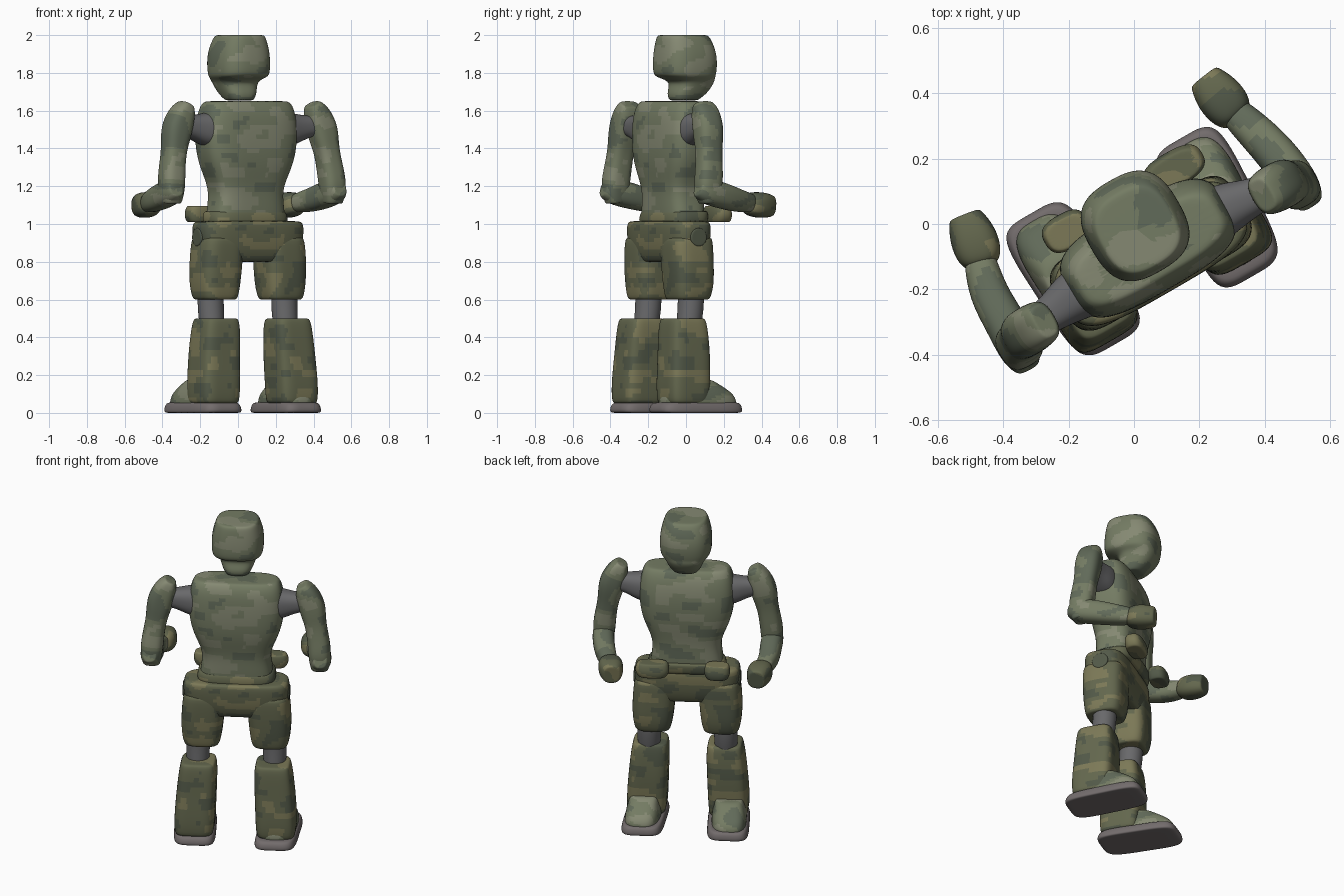
import bpy, bmesh, math
from mathutils import Vector, Matrix, noise

TURN = Matrix.Rotation(math.radians(30), 3, 'Z')   # figure stands turned, facing +y / -x


def material(name, rgb):
    m = bpy.data.materials.new(name)
    m.diffuse_color = (*rgb, 1)
    return m


GREEN = [material("green", (.175, .20, .125)), material("green_light", (.235, .25, .17)),
         material("green_dark", (.12, .145, .10))]
OLIVE = [material("olive", (.125, .135, .075)), material("olive_tan", (.20, .19, .095)),
         material("olive_dark", (.085, .10, .065))]
GREY = [material("joint_grey", (.14, .14, .145))]
SOLE = [material("sole_grey", (.17, .15, .15))]


def loft(name, rings, mats, n=3.0, seg=24):
    """rings: (centre, x_axis, y_axis, half_x, half_y), superellipse sections of power n"""
    c, x, y, a, b = rings[0]
    first = (c, x, y, a * .85, b * .85)
    c, x, y, a, b = rings[-1]
    rings = [first] + list(rings) + [(c, x, y, a * .85, b * .85)]
    bm = bmesh.new()
    loops = []
    for c, x, y, a, b in rings:
        loop = []
        for i in range(seg):
            t = 2 * math.pi * i / seg
            co, si = math.cos(t), math.sin(t)
            r = (abs(co) ** n + abs(si) ** n) ** (-1 / n)
            loop.append(bm.verts.new(TURN @ (c + x * (a * r * co) + y * (b * r * si))))
        loops.append(loop)
    for p, q in zip(loops, loops[1:]):
        for i in range(seg):
            j = (i + 1) % seg
            bm.faces.new((p[i], p[j], q[j], q[i]))
    bm.faces.new(loops[0])
    bm.faces.new(loops[-1])
    bmesh.ops.recalc_face_normals(bm, faces=bm.faces)
    me = bpy.data.meshes.new(name)
    bm.to_mesh(me)
    bm.free()
    ob = bpy.data.objects.new(name, me)
    bpy.context.collection.objects.link(ob)
    bpy.context.view_layer.objects.active = ob
    mod = ob.modifiers.new("round", 'SUBSURF')
    mod.levels = 2
    bpy.ops.object.modifier_apply(modifier="round")
    # camouflage patches
    for m in mats:
        ob.data.materials.append(m)
    for p in ob.data.polygons:
        p.use_smooth = True
        if len(mats) == 3:
            v = noise.noise(Vector((p.center.x * 7, p.center.y * 7, p.center.z * 13)))
            p.material_index = 1 if v > .22 else 2 if v < -.22 else 0
    return ob


def stack(name, rows, mats, n=4.0, skew=0.0):
    """rows: (z, x, y, half_x, half_y)"""
    X, Y = Vector((1, 0, 0)), Vector((skew, 1, 0))
    return loft(name, [(Vector((x, y, z)), X, Y, a, b) for z, x, y, a, b in rows], mats, n)


def tube(name, rows, mats, n=2.6):
    """rows: (x, y, z, half_x, half_y) along a path"""
    pts = [Vector(r[:3]) for r in rows]
    rings = []
    for i, r in enumerate(rows):
        t = (pts[min(i + 1, len(pts) - 1)] - pts[max(i - 1, 0)]).normalized()
        ref = Vector((0, 1, 0)) if abs(t.x) > .8 else Vector((1, 0, 0))
        X = (ref - t * ref.dot(t)).normalized()
        rings.append((pts[i], X, t.cross(X), r[3], r[4]))
    return loft(name, rings, mats, n)


# Head: rounded face and jaw under an overhanging flat-topped helmet
stack("head", [(1.655, 0, -.015, .07, .07), (1.69, 0, .005, .09, .10), (1.73, 0, .028, .105, .105),
               (1.76, 0, .033, .118, .112), (1.778, 0, -.003, .142, .146), (1.80, 0, -.008, .15, .157),
               (1.86, 0, -.006, .153, .16), (1.92, 0, -.008, .147, .153),
               (1.975, 0, -.015, .13, .138), (2.0, 0, -.02, .118, .125)], GREEN, 3.0)

# Torso and belt
stack("torso", [(1.0, 0, -.08, .22, .11), (1.10, 0, -.08, .205, .115), (1.19, 0, -.08, .195, .115),
                (1.3, 0, -.085, .25, .135), (1.4, 0, -.085, .275, .142), (1.5, 0, -.085, .28, .14),
                (1.6, 0, -.09, .268, .125), (1.65, 0, -.09, .245, .095)], GREEN)
stack("belt", [(1.0, 0, -.08, .235, .125), (1.07, 0, -.07, .225, .125)], OLIVE)

# Hips
stack("hips", [(.80, 0, -.105, .22, .10), (.86, 0, -.105, .295, .123), (.95, 0, -.105, .31, .13),
               (1.015, 0, -.105, .308, .128)], OLIVE, 4.5)

for s, side in ((-1, "left"), (1, "right")):
    def S(rows):
        return [(s * r[0], *r[1:]) for r in rows]

    def Z(rows):
        return [(r[0], s * r[1], *r[2:]) for r in rows]

    # Arm: shoulder joint, upper arm, forearm and fist
    tube(side + "_shoulder_joint", S([(.23, -.1, 1.50, .085, .095), (.29, -.1, 1.505, .075, .08),
                                      (.35, -.11, 1.515, .058, .06), (.42, -.115, 1.52, .05, .05)]), GREY)
    tube(side + "_upper_arm", S([(.385, -.12, 1.635, .035, .055), (.405, -.12, 1.60, .062, .07),
                                 (.44, -.12, 1.52, .078, .075), (.455, -.125, 1.45, .072, .072),
                                 (.468, -.13, 1.38, .06, .065), (.487, -.14, 1.27, .065, .07),
                                 (.493, -.15, 1.19, .066, .072), (.493, -.145, 1.11, .052, .052)]),
         GREEN, 3)
    h = 0 if s > 0 else .025        # one hand is held further out
    tube(side + "_forearm", S([(.50, -.215, 1.19, .04, .045), (.498, -.17, 1.175, .064, .07),
                               (.49, -.06, 1.15, .064, .07), (.468 + h, .04, 1.125, .06, .062),
                               (.438 + h, .14, 1.11, .05, .05)]), GREEN)
    tube(side + "_fist", S([(.438 + h, .125, 1.11, .05, .05), (.432 + h, .15, 1.105, .07, .064),
                            (.42 + h, .215, 1.10, .075, .07), (.41 + h, .282, 1.095, .052, .058)]),
         OLIVE, 2.8)

    # Belt pouch
    w = .105 if s > 0 else .08
    stack(side + "_pouch", Z([(1.01, .19, .085, w * .8, .05), (1.05, .19, .085, w, .058),
                              (1.095, .19, .08, w * .85, .048)]), OLIVE, 3)

    # Leg: thigh, hip disc, knee and shin guard
    stack(side + "_thigh", Z([(.60, .20, -.105, .105, .105), (.68, .20, -.10, .12, .12),
                              (.80, .195, -.105, .125, .123), (.93, .185, -.105, .122, .125)]), OLIVE)
    tube(side + "_hip_disc", S([(.28, -.10, .93, .05, .05), (.313, -.10, .93, .05, .05)]), OLIVE[2:], 2)
    tube(side + "_knee", S([(.225, -.1, .64, .07, .07), (.225, -.1, .56, .07, .07),
                            (.225, -.115, .45, .066, .066)]), GREY, 2)
    stack(side + "_shin_guard", Z([(.05, .24, -.155, .115, .118), (.15, .238, -.155, .118, .122),
                                   (.30, .23, -.145, .115, .12), (.44, .22, -.145, .11, .112),
                                   (.50, .218, -.145, .10, .102)]), OLIVE, 6)

    # Foot: sloping boot and sole
    d = -.015 * s
    stack(side + "_boot", Z([(.04, .25, -.055 + d, .105, .21), (.095, .25, -.06 + d, .10, .198),
                             (.13, .25, -.08 + d, .09, .165), (.175, .245, -.11 + d, .08, .12)]),
          GREEN, 3.8, s * .06)
    stack(side + "_sole", Z([(0, .245, -.067 + d, .125, .24), (.03, .245, -.067 + d, .122, .237),
                             (.055, .245, -.065 + d, .112, .225)]), SOLE, 7, s * .05)
